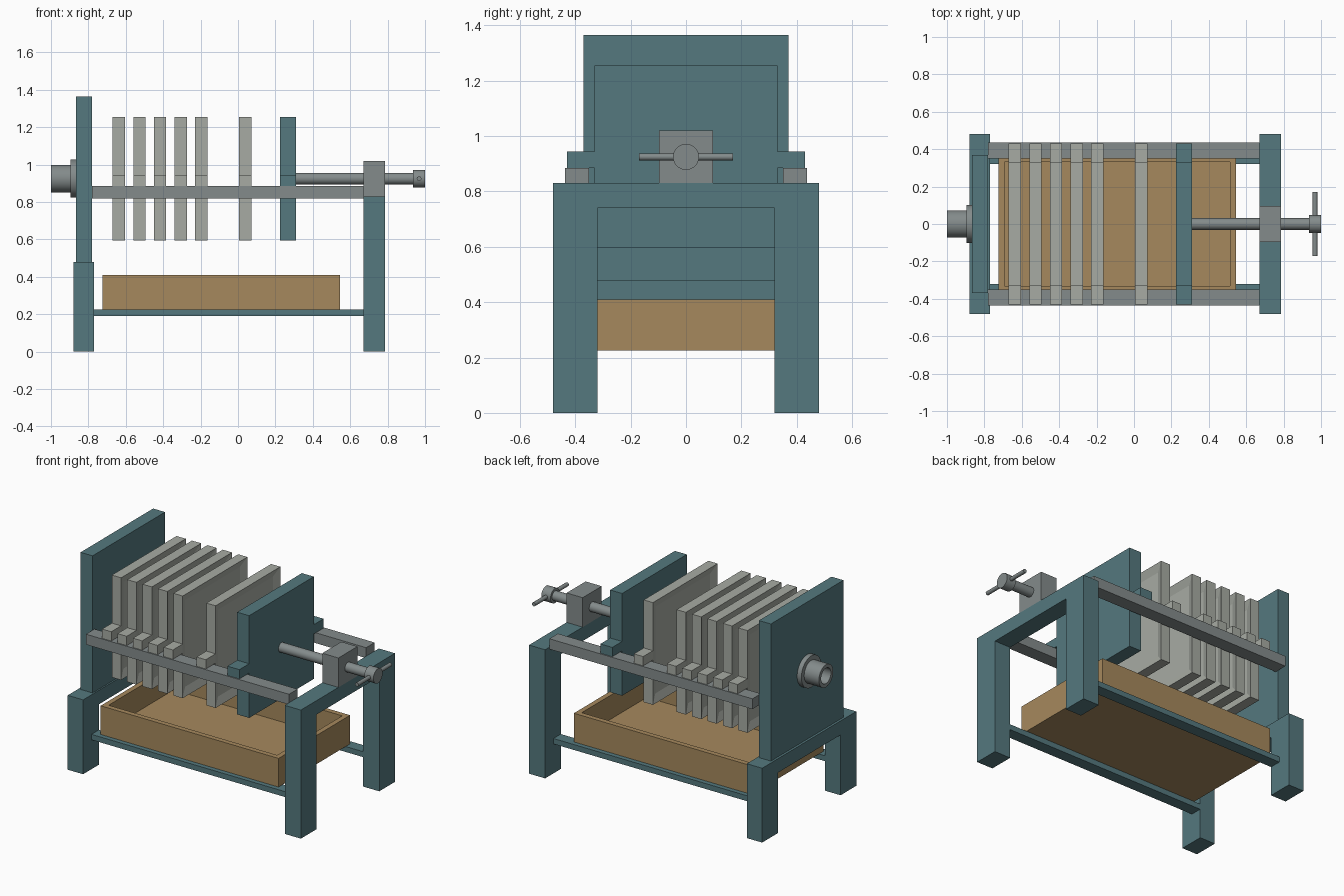
import bpy, bmesh, math
from mathutils import Vector, Matrix

if "Cube" in bpy.data.objects:
    bpy.data.objects.remove(bpy.data.objects["Cube"])


def material(name, rgb):
    m = bpy.data.materials.new(name)
    m.diffuse_color = (*rgb, 1)
    m.use_nodes = True
    m.node_tree.nodes["Principled BSDF"].inputs["Base Color"].default_value = m.diffuse_color
    return m


TEAL = material("teal_paint", (0.09, 0.19, 0.21))
STEEL = material("steel", (0.23, 0.26, 0.26))
PALE = material("pale_plate", (0.39, 0.41, 0.37))
TAN = material("tan_tray", (0.38, 0.25, 0.11))


def finish(bm, name, mat, smooth=False):
    bmesh.ops.recalc_face_normals(bm, faces=bm.faces)
    me = bpy.data.meshes.new(name)
    bm.to_mesh(me)
    bm.free()
    me.materials.append(mat)
    ob = bpy.data.objects.new(name, me)
    bpy.context.collection.objects.link(ob)
    if smooth:
        bpy.ops.object.select_all(action='DESELECT')
        bpy.context.view_layer.objects.active = ob
        ob.select_set(True)
        bpy.ops.object.shade_smooth_by_angle(angle=math.radians(35))
    return ob


def box_bm(x, y, z):
    bm = bmesh.new()
    lo, hi = Vector((x[0], y[0], z[0])), Vector((x[1], y[1], z[1]))
    bmesh.ops.create_cube(bm, size=1, matrix=Matrix.Translation((lo + hi) / 2) @ Matrix.Diagonal((*(hi - lo), 1)))
    return bm


def box(name, x, y, z, mat):
    return finish(box_bm(x, y, z), name, mat)


def prism_x(name, profile, x0, x1, mat):
    """Extrude a (y, z) outline along x."""
    bm = bmesh.new()
    face = bm.faces.new([bm.verts.new((x0, y, z)) for y, z in profile])
    ext = bmesh.ops.extrude_face_region(bm, geom=[face])
    bmesh.ops.translate(bm, vec=(x1 - x0, 0, 0), verts=[v for v in ext['geom'] if isinstance(v, bmesh.types.BMVert)])
    return finish(bm, name, mat)


def lathe_x(name, profile, mat, segs=32):
    """Spin an (x, radius) outline about the screw axis."""
    bm = bmesh.new()
    vs = [bm.verts.new((x, 0, AXIS + r)) for x, r in profile]
    es = [bm.edges.new(p) for p in zip(vs, vs[1:])]
    bmesh.ops.spin(bm, geom=vs + es, cent=(0, 0, AXIS), axis=(1, 0, 0), angle=math.tau, steps=segs, use_duplicate=False)
    bmesh.ops.remove_doubles(bm, verts=bm.verts, dist=1e-5)
    return finish(bm, name, mat, True)


AXIS = 0.925


def end_frame(name, x0, x1, top):
    beam = top - 0.09
    prism_x(name, [(-.48, 0), (-.32, 0), (-.32, beam), (.32, beam), (.32, 0), (.48, 0), (.48, top), (-.48, top)],
            x0, x1, TEAL)


def press_plate(name, width, mat, recessed):
    """Plate with two hanging ears and optional recessed faces."""
    bm = box_bm((-width / 2, width / 2), (-.33, .33), (.595, 1.255))
    for z in (.885, .945):
        bmesh.ops.bisect_plane(bm, geom=bm.verts[:] + bm.edges[:] + bm.faces[:], plane_co=(0, 0, z), plane_no=(0, 0, 1))
    bm.normal_update()
    if recessed:
        for s in (-1, 1):
            bmesh.ops.inset_region(bm, faces=[f for f in bm.faces if f.normal.x * s > .9], thickness=.05,
                                   depth=-.018, use_even_offset=True, use_boundary=True)
            bm.normal_update()
    for s in (-1, 1):
        ear = [f for f in bm.faces if f.normal.y * s > .9 and abs(f.calc_center_median().y - s * .33) < .001
               and .885 < f.calc_center_median().z < .945]
        ext = bmesh.ops.extrude_discrete_faces(bm, faces=ear)
        bmesh.ops.translate(bm, vec=(0, s * .1, 0), verts=list({v for f in ext['faces'] for v in f.verts}))
    return finish(bm, name, mat)


# Frames and fixed head
end_frame("head_frame", -.88, -.77, .48)
end_frame("screw_frame", .67, .785, .83)
box("head_plate", (-.865, -.78), (-.37, .37), (.48, 1.365), TEAL)

# Side rails and lower stretchers
for side, s in (("front", -1), ("back", 1)):
    box(side + "_rail", (-.78, .67), sorted((s * .35, s * .437)), (.818, .885), STEEL)
    box(side + "_stretcher", (-.77, .67), sorted((s * .32, s * .395)), (.19, .225), TEAL)

# Filter plates sharing one mesh
plate = press_plate("filter_plate", .066, PALE, True)
xs = (-.637, -.527, -.417, -.307, -.197, .038)
plate.location.x = xs[0]
for i, x in enumerate(xs[1:], 2):
    p = plate.copy()
    p.name = f"filter_plate_{i}"
    p.location.x = x
    bpy.context.collection.objects.link(p)

# Moving follower plate
press_plate("follower_plate", .085, TEAL, False).location.x = .268

# Drip tray
bm = box_bm((-.725, .545), (-.365, .365), (.225, .41))
bm.normal_update()
top = [f for f in bm.faces if f.normal.z > .9]
bmesh.ops.inset_region(bm, faces=top, thickness=.033, use_even_offset=True, use_boundary=True)
ext = bmesh.ops.extrude_discrete_faces(bm, faces=top)
bmesh.ops.translate(bm, vec=(0, 0, -.155), verts=ext['faces'][0].verts[:])
finish(bm, "drip_tray", TAN)

# Feed pipe with flange, bored out
lathe_x("feed_pipe", [(-.865, 0), (-.865, .102), (-.895, .102), (-.895, .073), (-1, .073), (-1, .05),
                      (-.88, .05), (-.88, 0)], STEEL)

# Screw, hub, nut block and tommy bar
lathe_x("screw", [(.31, 0), (.31, .031), (.935, .031), (.935, 0)], STEEL)
lathe_x("screw_hub", [(.935, 0), (.935, .047), (1, .047), (1, 0)], STEEL)
box("nut_block", (.67, .785), (-.097, .097), (.83, 1.02), STEEL)
bm = bmesh.new()
bmesh.ops.create_cone(bm, cap_ends=True, segments=16, radius1=.0125, radius2=.0125, depth=.34,
                      matrix=Matrix.Translation((.968, 0, AXIS)) @ Matrix.Rotation(math.pi / 2, 4, 'X'))
finish(bm, "tommy_bar", STEEL, True)
